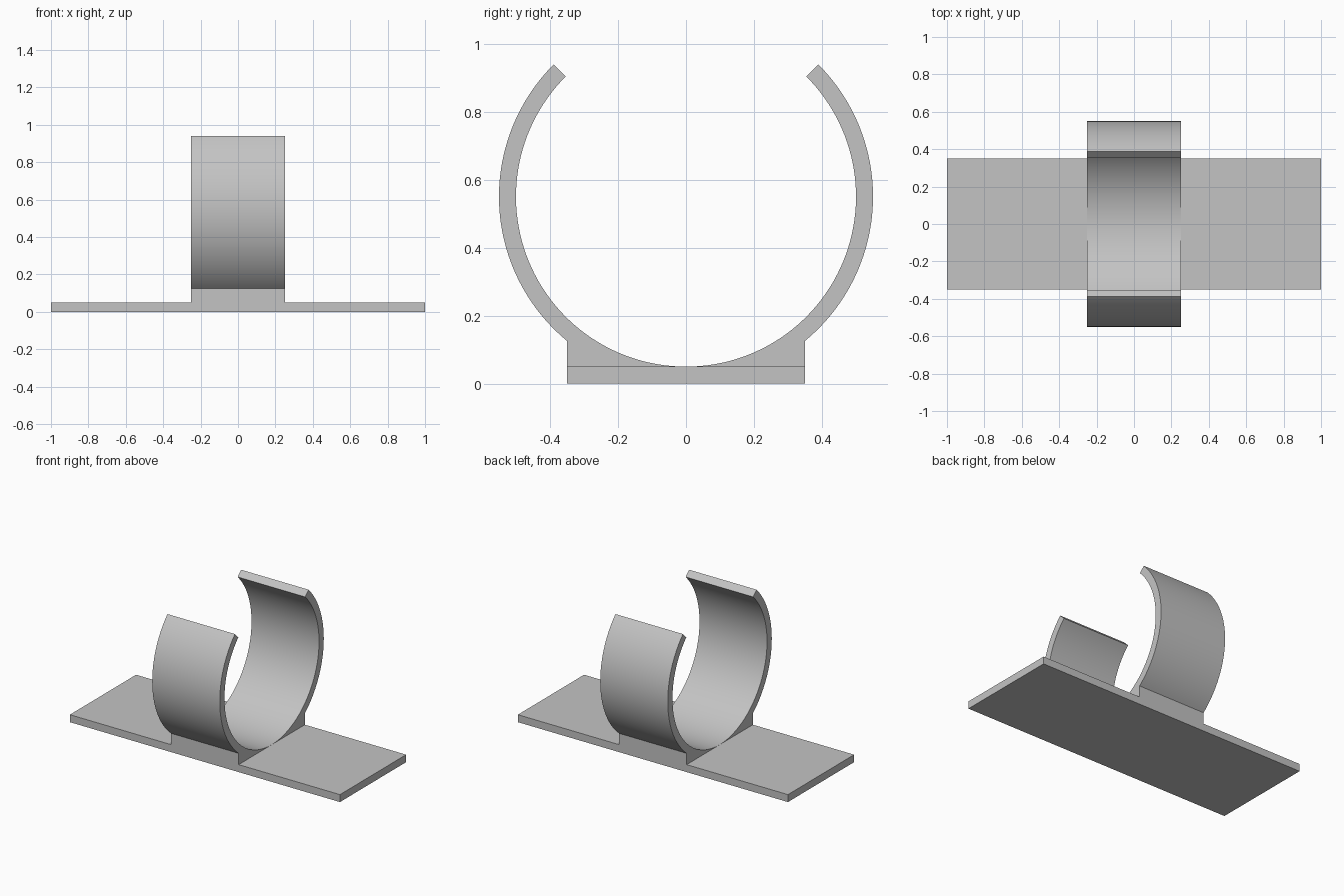
import bpy
import bmesh
from math import cos, sin, acos, radians

cube = bpy.data.objects.get("Cube")
if cube:
    bpy.data.objects.remove(cube, do_unlink=True)

PLATE_LENGTH, PLATE_WIDTH, PLATE_THICK = 2.0, 0.70, 0.05
CLIP_HALF = 0.25                   # half the clip's length along x
INNER, OUTER = 0.50, 0.55          # ring radii
CENTRE_Z = PLATE_THICK + INNER     # ring rests on the plate
OPENING = radians(135)             # arm tip angle, measured from straight down
STEPS = 56

grey = bpy.data.materials.new("light_grey")
grey.use_nodes = True
colour = (0.55, 0.55, 0.55, 1.0)
grey.diffuse_color = colour
grey.node_tree.nodes["Principled BSDF"].inputs["Base Color"].default_value = colour


def make_object(name, bm):
    bmesh.ops.recalc_face_normals(bm, faces=bm.faces)
    mesh = bpy.data.meshes.new(name)
    bm.to_mesh(mesh)
    bm.free()
    mesh.materials.append(grey)
    obj = bpy.data.objects.new(name, mesh)
    bpy.context.collection.objects.link(obj)
    return obj


def arc(radius, start, end):
    """Points (y, z) on the ring; angles run from straight down towards +y."""
    angles = [start + (end - start) * i / STEPS for i in range(STEPS + 1)]
    return [(radius * sin(a), CENTRE_Z - radius * cos(a)) for a in angles]


# Base plate
bm = bmesh.new()
bmesh.ops.create_cube(bm, size=1.0)
bmesh.ops.scale(bm, vec=(PLATE_LENGTH, PLATE_WIDTH, PLATE_THICK), verts=bm.verts)
bmesh.ops.translate(bm, vec=(0, 0, PLATE_THICK / 2), verts=bm.verts)
make_object("base_plate", bm)

# Open ring clip with its saddle: one arm profile, extruded along x
side = PLATE_WIDTH / 2
foot_angle = acos((OUTER ** 2 - side ** 2) ** 0.5 / OUTER)
profile = arc(INNER, 0, OPENING) + arc(OUTER, OPENING, foot_angle)
profile.append((side, PLATE_THICK))

bm = bmesh.new()
left = [bm.verts.new((CLIP_HALF, y, z)) for y, z in profile]
right = [bm.verts.new((-CLIP_HALF, y, z)) for y, z in profile]
bm.faces.new(left)
bm.faces.new(right[::-1])
# The underside stays open where the saddle joins the plate
for i in range(len(profile) - 1):
    bm.faces.new((left[i], right[i], right[i + 1], left[i + 1]))
clip = make_object("ring_clip", bm)

bpy.ops.object.select_all(action="DESELECT")
clip.select_set(True)
bpy.context.view_layer.objects.active = clip
bpy.ops.object.shade_smooth_by_angle(angle=radians(30))

# The second arm mirrors the first across y
mirror = clip.modifiers.new("mirror_arm", "MIRROR")
mirror.use_axis = (False, True, False)
mirror.merge_threshold = 0.0005
